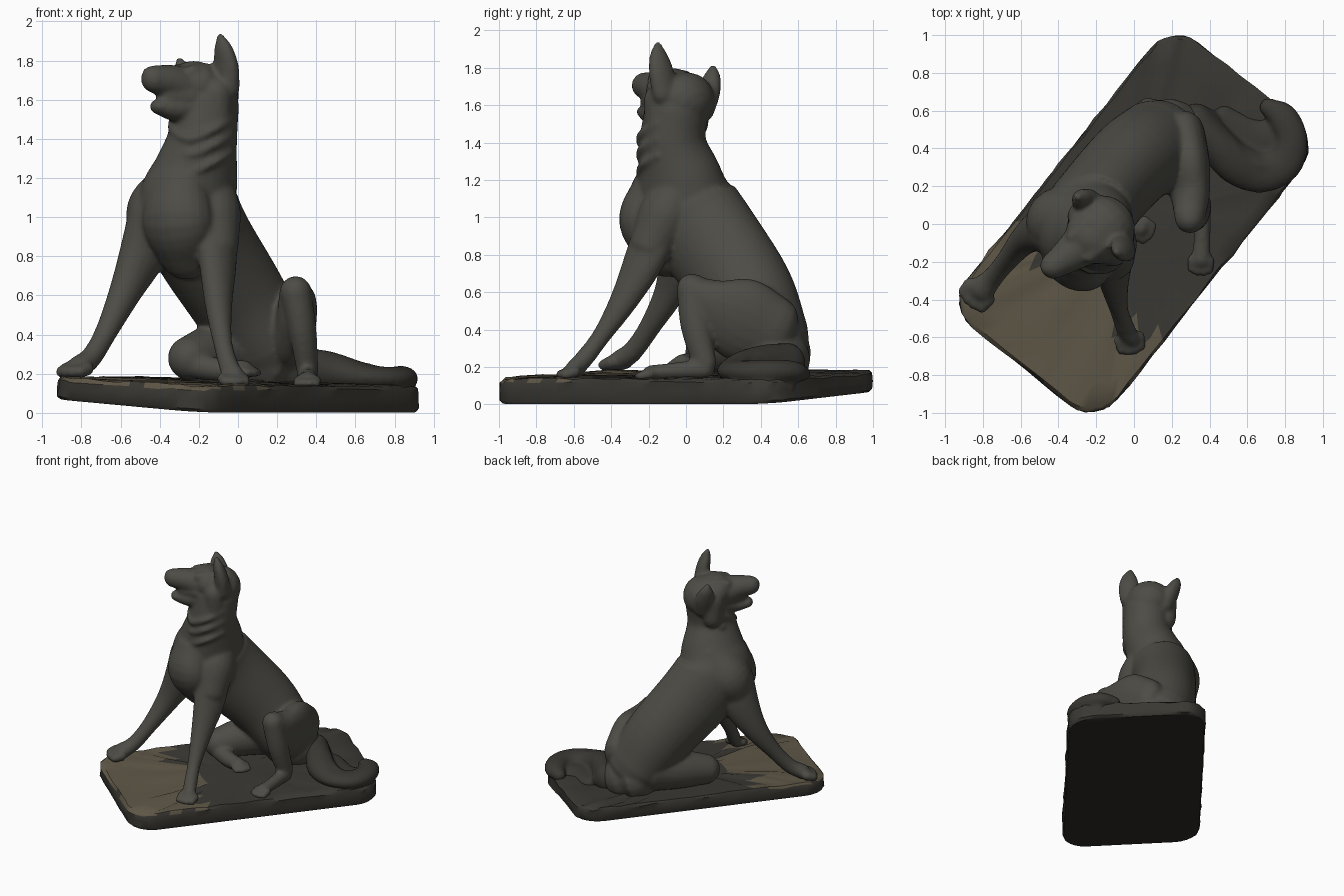
import bpy, bmesh, math, random
from mathutils import Vector

if "Cube" in bpy.data.objects:
    bpy.data.objects.remove(bpy.data.objects["Cube"])

random.seed(4)
U = Vector((0.62, 0.78, 0))      # plinth / dog long axis (towards the rump)
V = Vector((-0.78, 0.62, 0))     # across, towards the dog's right side
SIDE = -V
UP = Vector((0, 0, 1))
EARS = Vector((0.65, -0.76, 0))  # across the turned head


def material(name, rgb):
    m = bpy.data.materials.new(name)
    m.diffuse_color = (*rgb, 1)
    m.use_nodes = True
    m.node_tree.nodes["Principled BSDF"].inputs["Base Color"].default_value = m.diffuse_color
    return m


def finish(bm, name, mat):
    bmesh.ops.recalc_face_normals(bm, faces=bm.faces)
    me = bpy.data.meshes.new(name)
    bm.to_mesh(me)
    bm.free()
    me.materials.append(mat)
    ob = bpy.data.objects.new(name, me)
    bpy.context.collection.objects.link(ob)
    for p in me.polygons:
        p.use_smooth = True
    return ob


def skin_rings(bm, rings):
    n = len(rings[0])
    for a, b in zip(rings, rings[1:]):
        for i in range(n):
            j = (i + 1) % n
            bm.faces.new((a[i], a[j], b[j], b[i]))
    bm.faces.new(rings[0][::-1])
    bm.faces.new(rings[-1])


def loft(bm, pts, side=SIDE, n=20, steps=5):
    """Smooth limb through (x, y, z, half width along side[, half depth]), round ends."""
    p = [[*q[:4], q[4] if len(q) > 4 else q[3]] for q in pts]
    ext = [[2 * a - b for a, b in zip(p[0], p[1])], *p,
           [2 * a - b for a, b in zip(p[-1], p[-2])]]
    path = []
    for k in range(1, len(ext) - 2):
        for s in range(steps):
            t = s / steps
            path.append([0.5 * (2 * b + (c - a) * t + (2 * a - 5 * b + 4 * c - d) * t * t
                                + (3 * b - a - 3 * c + d) * t ** 3)
                         for a, b, c, d in zip(*ext[k - 1:k + 3])])
    path.append(p[-1])
    pos = [Vector(q[:3]) for q in path]
    sec = []                                  # centre, tangent, width, depth
    for i, q in enumerate(path):
        t = (pos[min(i + 1, len(pos) - 1)] - pos[max(i - 1, 0)]).normalized()
        sec.append((pos[i], t, q[3], q[4]))

    def cap(s, sign):
        c, t, w, d = s
        r = min(w, d)
        return [(c + t * sign * r * math.sin(a), t, w * math.cos(a), d * math.cos(a))
                for a in (0.4, 0.8, 1.15, 1.45)]
    sec = cap(sec[0], -1)[::-1] + sec + cap(sec[-1], 1)
    rings = []
    for c, t, w, d in sec:
        a = (side - t * side.dot(t)).normalized()
        b = t.cross(a)
        rings.append([bm.verts.new(c + a * w * math.cos(2 * math.pi * i / n)
                                   + b * d * math.sin(2 * math.pi * i / n)) for i in range(n)])
    skin_rings(bm, rings)


def toes(bm, x, y, z, direction, r=0.032):
    d = Vector(direction).normalized()
    s = Vector((-d.y, d.x, 0))
    for k in (-1.5, -0.5, 0.5, 1.5):
        a = Vector((x, y, z)) + s * k * r * 1.1
        b = a + d * (0.07 - 0.012 * abs(k)) - UP * 0.015
        loft(bm, [(*a, r), (*b, r * 0.85)], UP, 10, 2)


def sculpt(bm, name, mat, voxel, smooth):
    """Fuse overlapping volumes into one soft carved surface."""
    ob = finish(bm, name, mat)
    r = ob.modifiers.new("fuse", 'REMESH')
    r.mode, r.voxel_size, r.use_smooth_shade = 'VOXEL', voxel, True
    s = ob.modifiers.new("soften", 'SMOOTH')
    s.factor, s.iterations = 0.5, smooth
    return ob


stone = material("dark stone", (0.074, 0.072, 0.06))
base_stone = material("base stone", (0.042, 0.04, 0.033))
warm_stone = material("warm base stone", (0.115, 0.096, 0.064))
under_stone = material("underside stone", (0.024, 0.022, 0.018))

# plinth: rounded rectangle, slightly wedge shaped, rough top
outline = []
for cu, cv, a0 in ((1, 1, 0), (-1, 1, 90), (-1, -1, 180), (1, -1, 270)):
    for k in range(7):
        a = math.radians(a0 + 15 * k)
        outline.append((cu * 0.785 + 0.18 * math.cos(a), cv * 0.33 + 0.18 * math.sin(a)))
fine = []
for i, (a, b) in enumerate(outline):
    c, d = outline[(i + 1) % len(outline)]
    m = max(1, round(math.hypot(c - a, d - b) / 0.1))
    fine += [(a + (c - a) * k / m, b + (d - b) * k / m) for k in range(m)]
bm = bmesh.new()
rings = []
for scale, h, rough in ((0.985, 0, 0), (1, 0.12, 0.004), (1, 0.5, 0.006), (1, 0.85, 0.008),
                        (0.98, 1, 0.006), (0.85, 1, 0.01), (0.6, 1, 0.01), (0.3, 1, 0.006)):
    ring = []
    for u, v in fine:
        u, v = u * scale, v * scale
        lo, hi = 0.038 + 0.072 * v, 0.16 + 0.045 * v
        p = U * u + V * v + UP * (lo + (hi - lo) * h)
        ring.append(bm.verts.new(p + Vector([random.uniform(-rough, rough) for _ in range(3)])))
    rings.append(ring)
skin_rings(bm, rings)
plinth = finish(bm, "plinth", base_stone)
plinth.data.materials.append(warm_stone)
plinth.data.materials.append(under_stone)
for f in plinth.data.polygons:
    if f.normal.z < -0.8:
        f.material_index = 2
    elif f.normal.z > 0.5 and f.center.dot(U) < -0.4:
        f.material_index = 1
bpy.context.view_layer.objects.active = plinth
plinth.select_set(True)
bpy.ops.object.shade_smooth_by_angle(angle=math.radians(40))

# torso and neck
bm = bmesh.new()
loft(bm, [(.13, .42, .36, .25, .23), (-.01, .325, .6, .24, .26), (-.18, .135, .87, .235, .285),
          (-.255, .005, 1.05, .245, .29), (-.215, -.04, 1.24, .205, .235),
          (-.18, -.07, 1.41, .175, .18), (-.165, -.05, 1.58, .17, .17)], n=32)
loft(bm, [(.15, .45, .27, .24, .2), (.2, .47, .25, .2, .18)])
# breast bone and shoulder blades
loft(bm, [(-.3, -.15, 1.14, .16, .14), (-.305, -.18, .98, .2, .165), (-.26, -.1, .83, .15)])
loft(bm, [(-.27, .06, 1.2, .13), (-.39, .02, 1.04, .175), (-.45, -.02, .9, .13)])
loft(bm, [(-.13, -.02, 1.18, .11), (-.135, -.1, 1.02, .15), (-.115, -.18, .86, .12)])
# neck ruff folds
for dz, r in ((0, .022), (-.09, .02), (.08, .022)):
    loft(bm, [(-.33, .02, 1.43 + dz, r), (-.335, -.13, 1.37 + dz, r), (-.25, -.24, 1.32 + dz, r),
              (-.12, -.235, 1.37 + dz, r), (-.04, -.15, 1.42 + dz, r)], UP, 10)

# front legs
loft(bm, [(-.42, -.03, 1.02, .14), (-.475, -.02, .84, .115, .14), (-.575, -.08, .62, .08, .09),
          (-.67, -.19, .42, .058), (-.745, -.28, .29, .055), (-.81, -.35, .235, .075, .055)])
toes(bm, -.82, -.36, .225, (-.5, -.6, 0), .038)
loft(bm, [(-.12, -.14, .98, .11, .13), (-.105, -.22, .78, .085, .12), (-.10, -.33, .56, .068, .08),
          (-.08, -.45, .37, .05), (-.05, -.54, .25, .05), (-.025, -.6, .185, .06, .045)])
toes(bm, -.025, -.605, .175, (.15, -.7, 0))

# raised left hind leg
hip = Vector((.95, -.3, 0))
loft(bm, [(.25, .46, .38, .125, .2), (.28, .29, .46, .12, .225), (.30, .15, .53, .1, .165),
          (.295, .05, .615, .085, .08)], hip)
loft(bm, [(.295, .03, .62, .08), (.33, .05, .42, .07, .08), (.355, .1, .22, .055, .065)], hip)
loft(bm, [(.355, .1, .19, .055), (.36, -.06, .18, .045), (.355, -.19, .17, .05, .04)], hip)
toes(bm, .355, -.19, .165, (-.05, -1, 0), .028)

# folded right hind leg
loft(bm, [(.02, .41, .34, .18), (-.12, .27, .31, .15), (-.245, .11, .28, .115)], UP)
loft(bm, [(-.25, .08, .25, .07), (-.1, .02, .22, .06), (.03, -.02, .22, .05)], UP)
toes(bm, .03, -.02, .22, (.6, -.4, 0), .028)

# head: skull, cheeks, muzzle, nose, open jaw
loft(bm, [(-.155, -.01, 1.63, .17, .155), (-.225, -.075, 1.68, .155, .12)], EARS)
loft(bm, [(-.25, -.09, 1.65, .125, .12), (-.345, -.165, 1.69, .095, .09),
          (-.425, -.22, 1.705, .072, .072)], EARS)
loft(bm, [(-.455, -.235, 1.735, .034), (-.46, -.24, 1.71, .034)], EARS, 12)
loft(bm, [(-.23, -.09, 1.57, .13, .1), (-.33, -.17, 1.555, .08, .065),
          (-.41, -.215, 1.565, .055, .038)], EARS)
loft(bm, [(-.28, -.13, 1.62, .11, .07), (-.37, -.19, 1.62, .065, .04)], EARS)
for s in (-1, 1):
    cheek = Vector((-.19, -.05, 1.57)) + EARS * 0.12 * s
    loft(bm, [(*(cheek + UP * .06), .085), (*(cheek - UP * .07), .08)], EARS, 14)
    brow = Vector((-.28, -.12, 1.745)) + EARS * 0.07 * s
    loft(bm, [(*brow, .035), (*(brow + Vector((.07, .06, .01))), .035)], UP, 10)
# pricked left ear, folded-back right ear
loft(bm, [(-.06, -.11, 1.66, .08, .06), (-.06, -.13, 1.77, .078, .052),
          (-.075, -.145, 1.86, .058, .04), (-.09, -.15, 1.92, .025, .02)], EARS)
loft(bm, [(-.225, .085, 1.57, .06, .075), (-.255, .12, 1.67, .055, .075),
          (-.285, .14, 1.755, .042, .05), (-.298, .145, 1.80, .022, .02)], EARS)
sculpt(bm, "sitting_dog", stone, 0.013, 7)

# tail sweeping round the end of the plinth, on a low mound
bm = bmesh.new()
loft(bm, [(.33, .55, .22, .11, .09), (.44, .42, .21, .11, .1), (.54, .32, .2, .09, .11),
          (.67, .275, .18, .065, .11), (.79, .32, .175, .06, .1), (.835, .44, .175, .065, .085),
          (.79, .56, .175, .06, .08), (.71, .62, .165, .045, .05)], UP)
loft(bm, [(.38, .56, .2, .06), (.50, .42, .25, .045), (.60, .33, .23, .04), (.72, .3, .21, .03)], UP)
loft(bm, [(.45, .55, .15, .05, .09), (.62, .45, .14, .05, .11), (.78, .45, .13, .06, .1)], UP)
# chipped edge of the plinth under the tail
loft(bm, [(.80, .28, .1, .08, .05), (.85, .42, .1, .08, .06), (.8, .54, .1, .08, .05)], UP)
sculpt(bm, "tail", base_stone, 0.014, 5)
